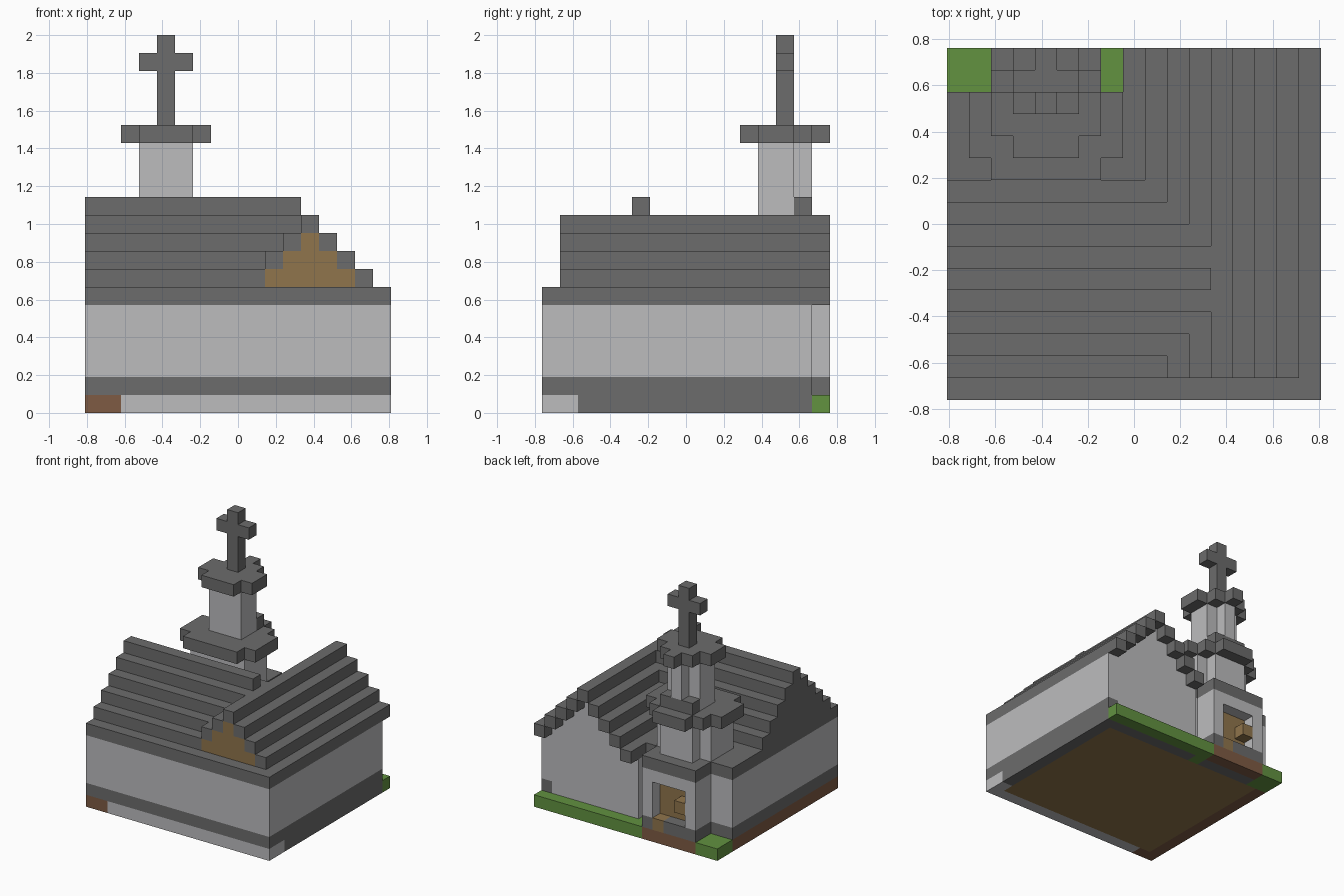
import bpy
import bmesh
from mathutils import Matrix, Vector

default_cube = bpy.data.objects.get("Cube")
if default_cube:
    bpy.data.objects.remove(default_cube, do_unlink=True)

UNIT = 2 / 21                      # one block
WIDTH, DEPTH = 17, 16              # footprint in blocks


def to_linear(value):
    value /= 255
    return value / 12.92 if value <= 0.04045 else ((value + 0.055) / 1.055) ** 2.4


def make_material(name, red, green, blue):
    colour = (to_linear(red), to_linear(green), to_linear(blue), 1)
    material = bpy.data.materials.new(name)
    material.use_nodes = True
    material.diffuse_color = colour
    shader = material.node_tree.nodes["Principled BSDF"]
    shader.inputs["Base Color"].default_value = colour
    shader.inputs["Roughness"].default_value = 0.9
    return material


dark_stone = make_material("dark stone", 108, 108, 108)
pale_stone = make_material("pale stone", 188, 188, 190)
planks = make_material("planks", 144, 117, 76)
earth = make_material("earth", 126, 91, 68)
grass = make_material("grass", 98, 146, 64)


def blocks(name, material, *ranges):
    """Join boxes given as (x span, y span, z span) in block units."""
    bm = bmesh.new()
    for spans in ranges:
        low = Vector([span[0] for span in spans])
        high = Vector([span[1] for span in spans])
        centre = (low + high) / 2 - Vector((WIDTH / 2, DEPTH / 2, 0))
        size = (high - low) * UNIT
        place = Matrix.Translation(centre * UNIT) @ Matrix.Diagonal((*size, 1))
        bmesh.ops.create_cube(bm, size=1, matrix=place)
    mesh = bpy.data.meshes.new(name)
    bm.to_mesh(mesh)
    bm.free()
    mesh.materials.append(material)
    part = bpy.data.objects.new(name, mesh)
    bpy.context.collection.objects.link(part)
    return part


def layer(number):
    return (number, number + 1)


ground = layer(0)
base = layer(1)
wall = (2, 6)
eaves = layer(6)
front_row = layer(0)
last_row = layer(15)
right_column = layer(0)
left_column = layer(16)
porch_x = (2, 7)
porch_y = (14, 16)
door_x = (3, 6)

# Ground course and floor
blocks("floor", planks, ((1, 16), (1, 14), ground))
blocks("earth_edge", earth,
       (right_column, (0, 14), ground), (layer(1), front_row, ground),
       (porch_x, last_row, ground))
blocks("front_footing", pale_stone,
       ((2, 17), front_row, ground), (left_column, layer(1), ground))
blocks("side_footing", dark_stone,
       (left_column, (2, 15), ground), ((8, 16), layer(14), ground),
       (porch_x, layer(14), ground))
blocks("grass_border", grass,
       ((7, 17), last_row, ground), (layer(7), layer(14), ground),
       ((0, 2), porch_y, ground))

# Main walls
blocks("base_course", dark_stone,
       ((0, 17), front_row, base), (right_column, (1, 14), base),
       (left_column, (1, 15), base), ((0, 2), layer(13), base),
       (layer(7), layer(13), base))
blocks("walls", pale_stone,
       ((0, 17), front_row, wall), (right_column, (1, 14), wall),
       (left_column, (1, 15), wall), ((1, 8), layer(13), wall),
       ((8, 16), layer(14), (1, 6)))
blocks("eaves_course", dark_stone,
       ((0, 17), front_row, eaves), (right_column, (1, 14), eaves),
       (left_column, (1, 16), eaves), ((1, 8), (10, 14), eaves),
       (layer(8), (10, 16), eaves))

# Stepped gables under the roof slopes
steps = range(7, 11)
blocks("back_gable", pale_stone,
       *[((k + 3, 22 - k), layer(14), layer(k)) for k in range(6, 10)])
blocks("front_gable", planks,
       *[((k + 3, 22 - k), layer(1), layer(k)) for k in range(7, 10)])
blocks("side_gable", dark_stone,
       *[(right_column, (k - 5, 16 - k), layer(k)) for k in steps])

# Two crossing roofs built of stepped rows
blocks("long_roof", dark_stone, ((0, 12), layer(5), layer(11)),
       *[((0, k + 2), layer(y), layer(k)) for k in steps for y in (k - 6, 16 - k)])
blocks("cross_roof", dark_stone, (layer(12), (1, 16), layer(10)),
       *[(layer(x), (1, 16), layer(k)) for k in range(7, 10) for x in (k + 2, 22 - k)])

# Porch with doorway
sides = [layer(2), layer(6)]
blocks("porch_base", dark_stone, *[(x, porch_y, base) for x in sides],
       ((3, 5), last_row, base))
blocks("porch_walls", pale_stone, *[(x, porch_y, wall) for x in sides],
       (door_x, porch_y, layer(5)))
blocks("porch_roof", dark_stone, (porch_x, porch_y, eaves))
blocks("door", planks, (door_x, layer(14), (1, 5)))
blocks("door_step", planks, (layer(5), last_row, base))
blocks("door_block", planks, (layer(3), last_row, layer(3)))

# Bell tower: two shafts, each capped by a wider ledge
blocks("lower_shaft", pale_stone,
       (porch_x, (11, 14), (7, 10)), (door_x, layer(14), (7, 10)))
blocks("lower_ledge", dark_stone,
       ((1, 8), (11, 14), layer(10)), (porch_x, (10, 15), layer(10)),
       (door_x, last_row, layer(10)))
blocks("upper_shaft", pale_stone,
       (door_x, (12, 14), (11, 15)), (layer(4), layer(14), (12, 15)))
blocks("shaft_sill", dark_stone, (door_x, layer(14), layer(11)))
blocks("upper_ledge", dark_stone,
       (porch_x, (12, 14), layer(15)), (door_x, (11, 15), layer(15)),
       (layer(4), last_row, layer(15)))

# Cross on the tower
blocks("cross", dark_stone,
       (layer(4), layer(13), (16, 21)), (door_x, layer(13), layer(19)))
